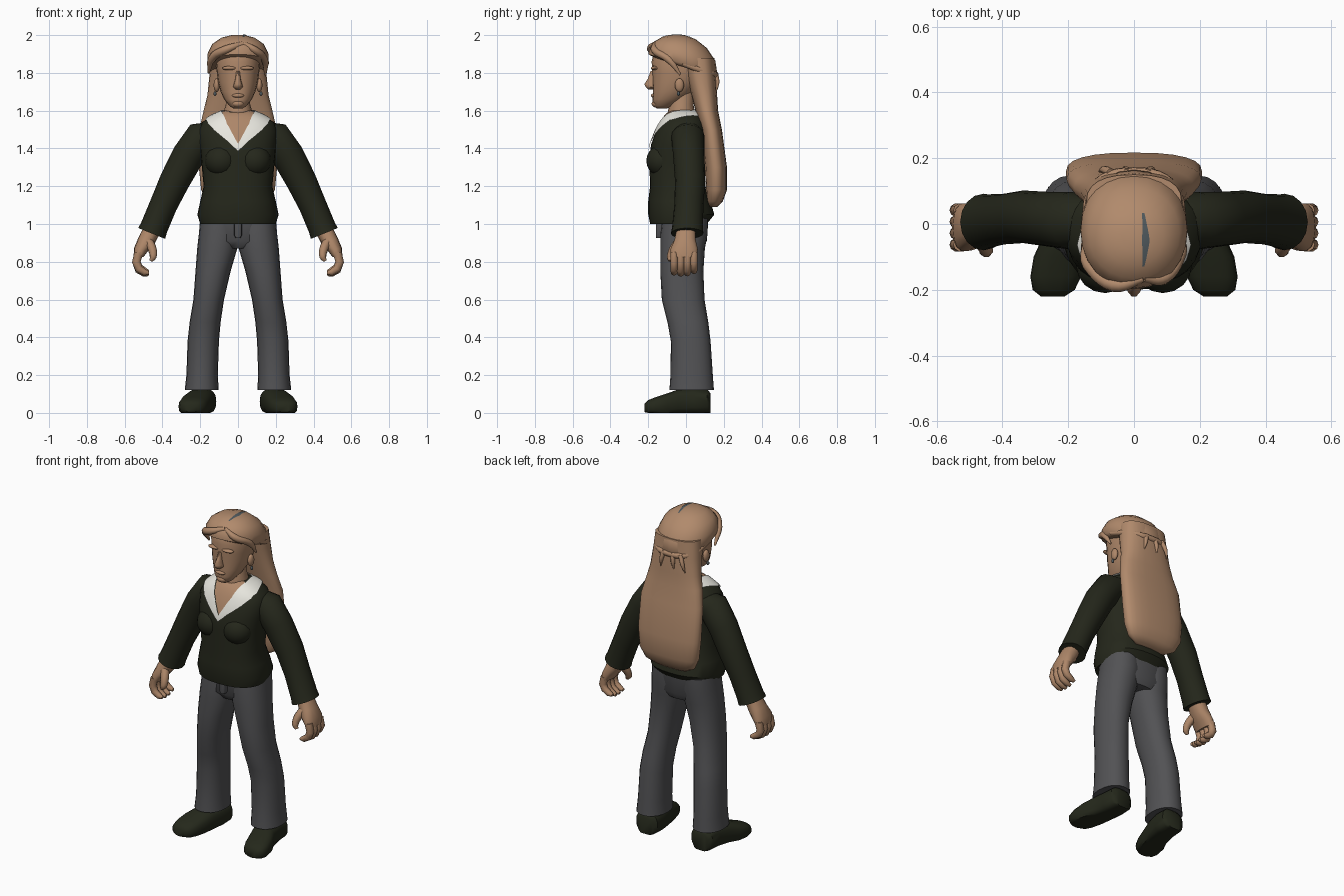
import bpy
import bmesh
import math
from mathutils import Vector
from mathutils.bvhtree import BVHTree

cube = bpy.data.objects.get("Cube")
if cube:
    bpy.data.objects.remove(cube, do_unlink=True)


def material(name, r, g, b):
    mat = bpy.data.materials.new(name)
    mat.use_nodes = True
    mat.diffuse_color = (r, g, b, 1)
    shader = next(n for n in mat.node_tree.nodes if n.type == 'BSDF_PRINCIPLED')
    shader.inputs["Base Color"].default_value = (r, g, b, 1)
    shader.inputs["Roughness"].default_value = 0.9
    return mat


SKIN = material("warm skin", .42, .24, .14)
HAIR = material("tan hair", .44, .255, .15)
KNIT = material("dark olive knit", .018, .02, .011)
CLOTH = material("grey cloth", .085, .085, .09)
LEATHER = material("dark shoe leather", .018, .021, .011)
WHITE = material("off white collar", .8, .79, .73)
SLATE = material("slate parting", .08, .10, .11)
parts = []


def finish(bm, name, mat, recalc=True):
    if recalc:
        bmesh.ops.recalc_face_normals(bm, faces=bm.faces)
    mesh = bpy.data.meshes.new(name)
    bm.to_mesh(mesh)
    bm.free()
    mesh.materials.append(mat)
    obj = bpy.data.objects.new(name, mesh)
    bpy.context.scene.collection.objects.link(obj)
    parts.append(obj)
    return obj


def loft(name, rings, mat, sides=20, power=2.0, side=1, along_y=False, shear=0.0):
    """Skin rings of (x, y, z, half width, half depth, tilt in degrees)."""
    bm = bmesh.new()
    loops = []
    for i, (x, y, z, a, b, tilt) in enumerate(rings):
        t = math.radians(tilt)
        u = Vector((math.cos(t), 0, math.sin(t)))
        v = Vector((0, 0, 1)) if along_y else Vector((0, 1, 0))
        slope = shear * (1 - i / (len(rings) - 1))
        loop = []
        for k in range(sides):
            ang = math.tau * k / sides
            c, s = math.cos(ang), math.sin(ang)
            c = math.copysign(abs(c) ** (2 / power), c)
            s = math.copysign(abs(s) ** (2 / power), s)
            p = Vector((x, y, z)) + u * a * c + v * b * s
            p.z = max(0, p.z - slope * (p.y - y))
            loop.append(bm.verts.new((p.x * side, p.y, p.z)))
        loops.append(loop)
    for low, high in zip(loops, loops[1:]):
        for k in range(sides):
            n = (k + 1) % sides
            bm.faces.new((low[k], low[n], high[n], high[k]))
    bm.faces.new(loops[0])
    bm.faces.new(loops[-1])
    return finish(bm, name, mat)


def stack(rows):
    """Centred rings from (z, half width, front y, back y)."""
    return [(0, (f + b) / 2, z, w, (b - f) / 2, 0) for z, w, f, b in rows]


def ball(name, centre, size, mat):
    bm = bmesh.new()
    bmesh.ops.create_uvsphere(bm, u_segments=16, v_segments=10, radius=1)
    bmesh.ops.scale(bm, vec=size, verts=bm.verts)
    bmesh.ops.translate(bm, vec=centre, verts=bm.verts)
    return finish(bm, name, mat)


def tube(name, path, mat):
    """Tapered curve through points of (x, y, z, radius)."""
    curve = bpy.data.curves.new(name, 'CURVE')
    curve.dimensions = '3D'
    curve.bevel_depth = 1
    curve.bevel_resolution = 2
    curve.resolution_u = 5
    curve.use_fill_caps = True
    spline = curve.splines.new('BEZIER')
    spline.bezier_points.add(len(path) - 1)
    for point, (x, y, z, r) in zip(spline.bezier_points, path):
        point.co = (x, y, z)
        point.radius = r
        point.handle_left_type = point.handle_right_type = 'AUTO'
    curve.materials.append(mat)
    obj = bpy.data.objects.new(name, curve)
    bpy.context.scene.collection.objects.link(obj)


def dense(points, steps=5):
    out = []
    for p, q in zip(points, points[1:]):
        out += [Vector(p).lerp(Vector(q), i / steps) for i in range(steps)]
    return out + [Vector(points[-1])]


def plate(name, edge_a, edge_b, target, lift, mat, across=6):
    """Thin sheet between two edges, laid onto the target's surface."""
    mesh = target.data
    tree = BVHTree.FromPolygons([v.co for v in mesh.vertices],
                                [p.vertices[:] for p in mesh.polygons])
    bm = bmesh.new()
    rows = []
    for a, b in zip(dense(edge_a), dense(edge_b)):
        row = []
        for i in range(across + 1):
            spot, normal, _, _ = tree.find_nearest(a.lerp(b, i / across))
            row.append(bm.verts.new(spot + normal * lift))
        rows.append(row)
    for r, s in zip(rows, rows[1:]):
        for i in range(across):
            face = bm.faces.new((r[i], r[i + 1], s[i + 1], s[i]))
            face.normal_update()
            if face.normal.dot(tree.find_nearest(face.calc_center_median())[1]) < 0:
                face.normal_flip()
    return finish(bm, name, mat, recalc=False)


def flip(points):
    return [(-x, y, z) for x, y, z in points]


# Sweater body
sweater = loft("sweater_body", stack([
    (1.0, .2, -.19, .11), (1.05, .215, -.2, .15), (1.12, .2, -.2, .13),
    (1.2, .182, -.19, .1), (1.34, .195, -.195, .1), (1.42, .203, -.185, .11),
    (1.49, .21, -.16, .115), (1.54, .19, -.135, .105), (1.575, .13, -.11, .085),
    (1.6, .07, -.085, .04)]), KNIT, sides=28, power=2.4)

# Collar and open neckline
inner = [(0, .05, 1.6), (.075, .03, 1.6), (.085, -.05, 1.59), (.055, -.13, 1.52), (0, -.18, 1.42)]
outer = [(0, .1, 1.57), (.125, .06, 1.57), (.165, -.06, 1.54), (.13, -.15, 1.5), (0, -.19, 1.385)]
opening = inner[2:]
plate("neckline_skin", opening, flip(opening), sweater, .004, SKIN)
for label, mirror in (("left", list), ("right", flip)):
    plate(label + "_collar", mirror(inner), mirror(outer), sweater, .009, WHITE)

# Neck and head
loft("neck", stack([(1.52, .08, -.1, .05), (1.58, .08, -.1, .05),
                    (1.63, .065, -.088, .04), (1.74, .06, -.08, .05)]), SKIN)
loft("head", stack([
    (1.612, .025, -.155, -.1), (1.625, .045, -.172, -.07), (1.66, .073, -.178, -.01),
    (1.7, .092, -.175, .04), (1.75, .105, -.178, .08), (1.8, .112, -.178, .11),
    (1.86, .118, -.182, .12), (1.93, .1, -.165, .1), (1.96, .06, -.12, .05)]),
    SKIN, power=2.2)
loft("nose", stack([(1.712, .012, -.2, -.15), (1.725, .026, -.215, -.15),
                    (1.74, .022, -.222, -.15), (1.77, .014, -.203, -.15),
                    (1.81, .01, -.188, -.15)]), SKIN, sides=10)
ball("lips", (0, -.172, 1.68), (.032, .014, .011), SKIN)
ball("chin", (0, -.158, 1.637), (.032, .024, .02), SKIN)

# Hair cap, long back hair and parting
cap = loft("hair_cap", stack([
    (1.83, .148, -.17, .15), (1.85, .163, -.198, .165), (1.9, .162, -.195, .155),
    (1.95, .138, -.165, .11), (1.985, .09, -.125, .05), (2.0, .035, -.085, -.01)]),
    HAIR, sides=24, power=2.1, shear=.33)
loft("long_hair", stack([
    (1.88, .145, -.02, .15), (1.78, .152, .0, .16), (1.68, .162, .03, .165),
    (1.6, .182, .05, .17), (1.5, .205, .08, .19), (1.3, .207, .1, .217),
    (1.18, .195, .105, .217), (1.12, .165, .11, .195), (1.09, .11, .12, .165)]),
    HAIR, sides=24, power=2.5)
plate("hair_parting", [(.025, -.13, 1.99), (.025, -.05, 2.0), (.025, .035, 1.99)],
      [(.032, -.13, 1.99), (.048, -.05, 2.0), (.032, .035, 1.99)], cap, .003, SLATE, across=2)
tube("right_fringe", [(.03, -.165, 1.955, .012), (-.06, -.185, 1.925, .022),
                      (-.135, -.125, 1.88, .022), (-.155, -.06, 1.8, .006)], HAIR)
tube("left_fringe", [(.03, -.165, 1.955, .012), (.09, -.165, 1.92, .02),
                     (.14, -.09, 1.87, .02), (.145, -.03, 1.79, .006)], HAIR)
tube("back_band", [(-.15, -.02, 1.85, .014), (-.11, .12, 1.8, .018), (0, .155, 1.79, .018),
                   (.11, .12, 1.8, .018), (.15, -.02, 1.85, .014)], HAIR)
for x in (-.07, -.02, .04):
    tube("loose_strand", [(x, .155, 1.8, .014), (x * 1.3, .165, 1.75, .012),
                          (x * 1.5, .16, 1.7, .003)], HAIR)

# Trouser hips and front tab
loft("trouser_hips", stack([(.87, .12, -.1, .09), (.91, .19, -.13, .11),
                            (1.04, .2, -.13, .12)]), CLOTH, power=2.4)
loft("front_tab", stack([(.925, .012, -.158, -.11), (.94, .02, -.16, -.11),
                         (1.01, .02, -.16, -.11)]), CLOTH, sides=12, power=5)

# Paired parts
for label, s in (("left", 1), ("right", -1)):
    ball(label + "_bust", (s * .088, -.125, 1.335), (.088, .085, .085), KNIT)
    ball(label + "_ear", (s * .113, -.035, 1.735), (.016, .024, .036), SKIN)
    ball(label + "_earring", (s * .122, -.04, 1.69), (.008, .008, .012), SLATE)
    ball(label + "_brow", (s * .045, -.166, 1.825), (.04, .02, .011), SKIN)

    loft(label + "_sleeve", [
        (.11, .01, 1.49, .06, .07, 60), (.19, .01, 1.465, .087, .088, 45),
        (.265, .015, 1.36, .086, .083, 32), (.337, .022, 1.225, .08, .08, 28),
        (.395, .015, 1.1, .073, .077, 25), (.445, .008, .98, .073, .082, 22),
        (.457, .006, .95, .077, .086, 22)], KNIT, sides=16, side=s)

    loft(label + "_palm", [
        (.455, .0, .97, .045, .05, 22), (.485, -.005, .91, .046, .058, 20),
        (.513, -.01, .865, .038, .074, 12), (.527, -.01, .825, .026, .07, 0)],
        SKIN, sides=14, power=2.3, side=s)
    for i in range(4):
        y = -.063 + i * .035
        drop = (.006, 0, .002, .014)[i]
        loft(label + "_finger", [
            (.525, y, .85, .024, .021, 5), (.538, y, .8, .023, .021, -8),
            (.525, y, .757 + drop, .021, .02, -40), (.495, y, .738 + drop, .018, .018, -70),
            (.472, y, .733 + drop, .009, .01, -80)], SKIN, sides=10, side=s)
    tube(label + "_thumb", [(s * .475, -.035, .91, .026), (s * .452, -.07, .86, .023),
                            (s * .45, -.083, .825, .019), (s * .462, -.085, .805, .01)], SKIN)

    loft(label + "_trouser_leg", [
        (.1, -.005, 1.03, .1, .12, 0), (.102, -.01, .95, .105, .125, 0),
        (.11, -.018, .87, .106, .118, 0), (.132, -.022, .75, .093, .114, 0),
        (.155, -.015, .6, .081, .113, 0), (.174, .01, .48, .082, .108, 0),
        (.184, .025, .38, .083, .105, 0), (.19, .03, .2, .083, .112, 0),
        (.192, .03, .12, .09, .118, 0)], CLOTH, power=2.2, side=s)

    loft(label + "_shoe", [
        (.188, .13, .05, .05, .055, 0), (.188, .112, .06, .073, .065, 0),
        (.19, .04, .06, .074, .07, 0), (.205, -.04, .055, .073, .07, 0),
        (.225, -.1, .042, .08, .062, 0), (.238, -.16, .034, .077, .05, 0),
        (.244, -.2, .03, .064, .038, 0), (.247, -.22, .026, .036, .022, 0)],
        LEATHER, sides=18, power=2.7, side=s, along_y=True)

# Smooth shading with crisp hems
bpy.ops.object.select_all(action='DESELECT')
for obj in parts:
    obj.select_set(True)
bpy.context.view_layer.objects.active = parts[0]
bpy.ops.object.shade_smooth_by_angle(angle=math.radians(50))
